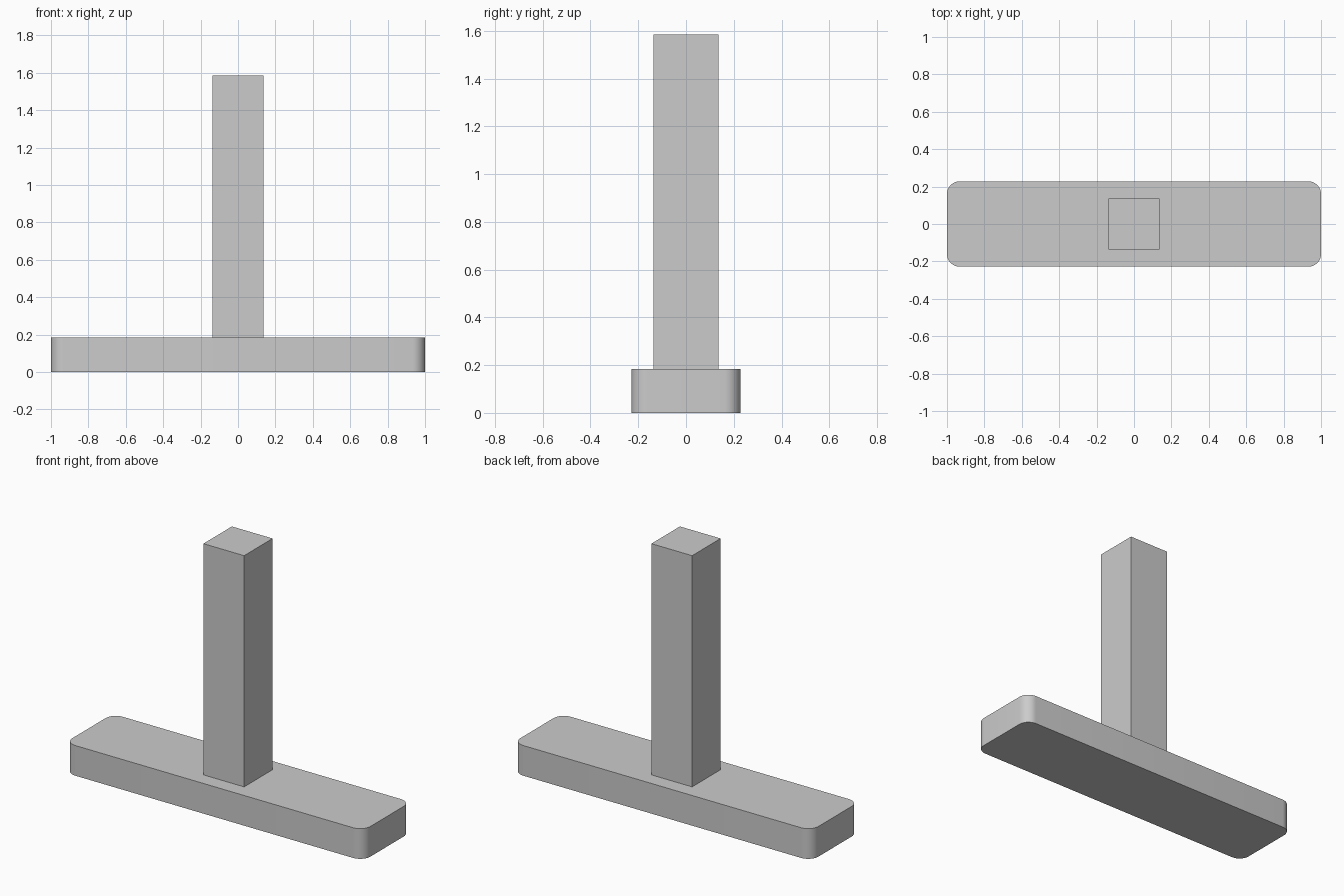
import bpy
import bmesh
from math import radians

if "Cube" in bpy.data.objects:
    bpy.data.objects.remove(bpy.data.objects["Cube"], do_unlink=True)

# Single grey finish
grey = bpy.data.materials.new("light_grey")
grey.use_nodes = True
colour = (0.6, 0.6, 0.6, 1)
grey.diffuse_color = colour
grey.node_tree.nodes["Principled BSDF"].inputs["Base Color"].default_value = colour


def block(name, size, bottom, corner=0):
    """Upright block, optionally with rounded vertical corners."""
    bm = bmesh.new()
    bmesh.ops.create_cube(bm, size=1)
    bmesh.ops.scale(bm, vec=size, verts=bm.verts)
    bmesh.ops.translate(bm, vec=(0, 0, bottom + size[2] / 2), verts=bm.verts)
    if corner:
        upright = [e for e in bm.edges
                   if abs(e.verts[0].co.z - e.verts[1].co.z) > size[2] / 2]
        bmesh.ops.bevel(bm, geom=upright, offset=corner, segments=10,
                        profile=0.5, affect='EDGES')
    mesh = bpy.data.meshes.new(name)
    bm.to_mesh(mesh)
    bm.free()
    mesh.materials.append(grey)
    obj = bpy.data.objects.new(name, mesh)
    bpy.context.collection.objects.link(obj)
    return obj


# Rounded base bar and square post
base_height = 0.183
base = block("base_bar", (2, 0.456, base_height), 0, corner=0.068)
post = block("post", (0.273, 0.273, 1.585 - base_height), base_height)

# Smooth the rounded corners, keep the rims sharp
bpy.ops.object.select_all(action='DESELECT')
base.select_set(True)
bpy.context.view_layer.objects.active = base
bpy.ops.object.shade_smooth_by_angle(angle=radians(30))
